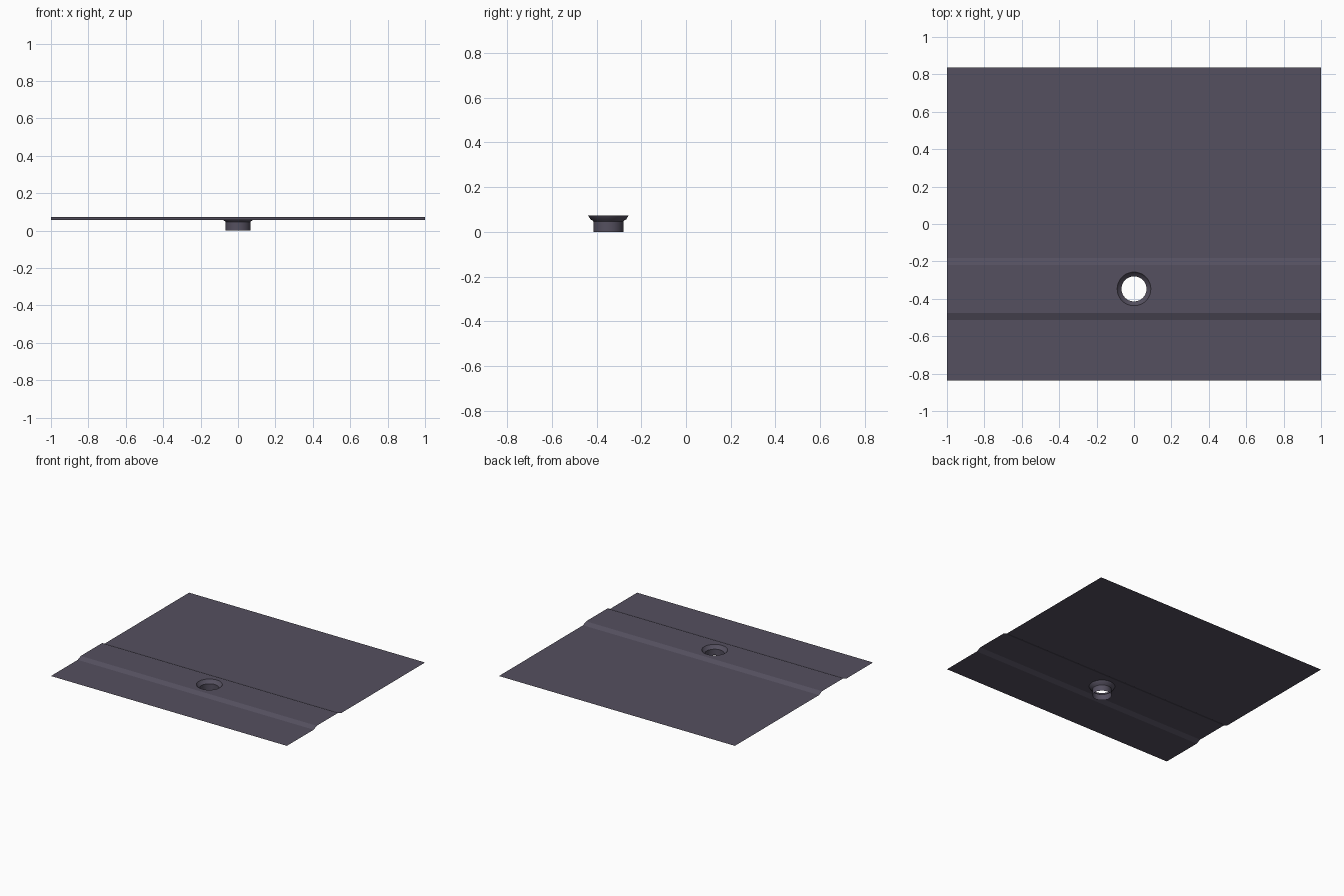
import bpy, bmesh, math

if "Cube" in bpy.data.objects:
    bpy.data.objects.remove(bpy.data.objects["Cube"])

Z0, Z1 = 0.056, 0.072      # flat sheet height, raised band height
CY, R, H = -0.347, 0.09, 0.092   # hole centre, rim radius, half size of centre panel
N = 48

mat = bpy.data.materials.new("dark_grey_sheet")
mat.diffuse_color = (0.09, 0.08, 0.115, 1)
mat.use_nodes = True
mat.node_tree.nodes["Principled BSDF"].inputs["Base Color"].default_value = mat.diffuse_color

def finish(bm, name):
    bmesh.ops.remove_doubles(bm, verts=bm.verts, dist=1e-5)
    me = bpy.data.meshes.new(name)
    bm.to_mesh(me)
    bm.free()
    me.materials.append(mat)
    ob = bpy.data.objects.new(name, me)
    bpy.context.collection.objects.link(ob)
    return ob

def loft(bm, rows, closed=False):
    rows = [[bm.verts.new(p) for p in r] for r in rows]
    for a, b in zip(rows, rows[1:]):
        n = len(a)
        for i in range(n if closed else n - 1):
            j = (i + 1) % n
            bm.faces.new((a[i], a[j], b[j], b[i]))

def ring(r, z):
    return [(r * math.cos(2 * math.pi * i / N), CY + r * math.sin(2 * math.pi * i / N), z) for i in range(N)]

# Sheet: a y/z profile swept across x, with a raised band and an open centre panel
bm = bmesh.new()
front = [(-0.836, Z0), (CY - 0.165, Z0), (CY - 0.128, Z1), (CY - H, Z1)]
back = [(CY + H, Z1), (CY + 0.128, Z1), (CY + 0.165, Z0), (0.836, Z0)]
xs = [-1, -H, H, 1]
for prof in (front, back):
    loft(bm, [[(x, y, z) for x in xs] for y, z in prof])
for x0, x1 in ((-1, -H), (H, 1)):
    loft(bm, [[(x0, y, Z1), (x1, y, Z1)] for y in (CY - H, CY + H)])

# Centre panel: square border joined to the round hole
square = []
for i in range(N):
    c, s = math.cos(2 * math.pi * i / N), math.sin(2 * math.pi * i / N)
    k = H / max(abs(c), abs(s))
    square.append((c * k, CY + s * k, Z1))
loft(bm, [ring(R, Z1), square], closed=True)
bmesh.ops.remove_doubles(bm, verts=bm.verts, dist=1e-5)
for f in bm.faces:
    f.normal_update()
    if f.normal.z < 0:
        f.normal_flip()
finish(bm, "floor_sheet")

# Drain: countersunk rim running down into an open tube
bm = bmesh.new()
loft(bm, [ring(r, z) for r, z in ((0.067, 0), (0.067, 0.046), (0.070, 0.050), (0.080, 0.056), (R, Z1))], closed=True)
bmesh.ops.reverse_faces(bm, faces=bm.faces)
drain = finish(bm, "drain_tube")
bpy.context.view_layer.objects.active = drain
drain.select_set(True)
bpy.ops.object.shade_smooth_by_angle(angle=math.radians(30))
